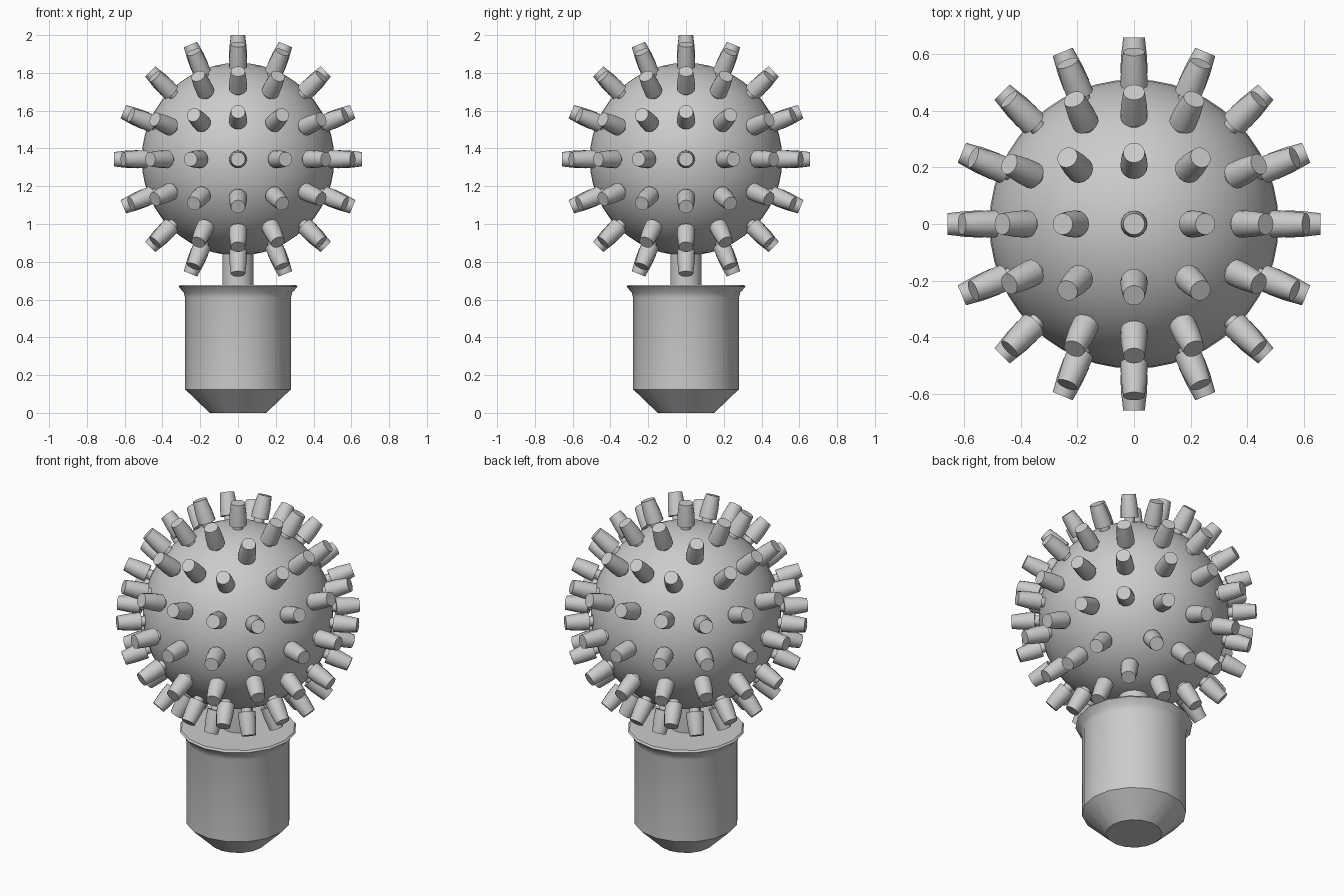
import bpy, bmesh, math
from itertools import permutations, product
from mathutils import Vector, Matrix

if "Cube" in bpy.data.objects:
    bpy.data.objects.remove(bpy.data.objects["Cube"])

CENTRE = Vector((0, 0, 1.343))


def lathe(bm, profile, sides, matrix=Matrix()):
    """Spin a (radius, height) profile about z, capping both ends."""
    rings = [[bm.verts.new(matrix @ Vector((r * math.cos(2 * math.pi * i / sides),
                                            r * math.sin(2 * math.pi * i / sides), z)))
              for i in range(sides)] for r, z in profile]
    for a, b in zip(rings, rings[1:]):
        for i in range(sides):
            j = (i + 1) % sides
            bm.faces.new((a[i], a[j], b[j], b[i]))
    bm.faces.new(rings[0][::-1])
    bm.faces.new(rings[-1])


def finish(bm, name, angle=35):
    mesh = bpy.data.meshes.new(name)
    bm.to_mesh(mesh)
    bm.free()
    ob = bpy.data.objects.new(name, mesh)
    bpy.context.collection.objects.link(ob)
    bpy.ops.object.select_all(action='DESELECT')
    ob.select_set(True)
    bpy.context.view_layer.objects.active = ob
    bpy.ops.object.shade_smooth_by_angle(angle=math.radians(angle))
    return ob


# Cup-shaped base with chamfered foot and flared rim
bm = bmesh.new()
lathe(bm, [(.15, 0), (.28, .125), (.28, .61), (.287, .637), (.315, .668), (.307, .678)], 16)
finish(bm, "base_cup")

# Stem joining the base and the ball
bm = bmesh.new()
lathe(bm, [(.082, .66), (.082, .9)], 24)
finish(bm, "stem")

# Ball
bm = bmesh.new()
bmesh.ops.create_uvsphere(bm, u_segments=48, v_segments=24, radius=.51,
                          matrix=Matrix.Translation(CENTRE))
finish(bm, "ball")

# Stud directions: cubic symmetry, every signed permutation of five seeds
t = math.tan(math.pi / 8)
seeds = [(1, 0, 0), (1, t, 0), (1, 1, 0), (1, t, t), (1, 1, .48)]
directions = set()
for seed in seeds:
    for p in permutations(seed):
        for s in product((1, -1), repeat=3):
            directions.add(tuple(a * b + 0.0 for a, b in zip(p, s)))
directions.discard((0, 0, -1))  # the stem sits here

# Studs: thin neck, then a tapered peg
bm = bmesh.new()
for d in sorted(directions):
    m = Matrix.Translation(CENTRE) @ Vector(d).to_track_quat('Z', 'Y').to_matrix().to_4x4()
    lathe(bm, [(.028, .48), (.028, .53), (.048, .53), (.046, .59), (.038, .657)], 16, m)
finish(bm, "studs")
